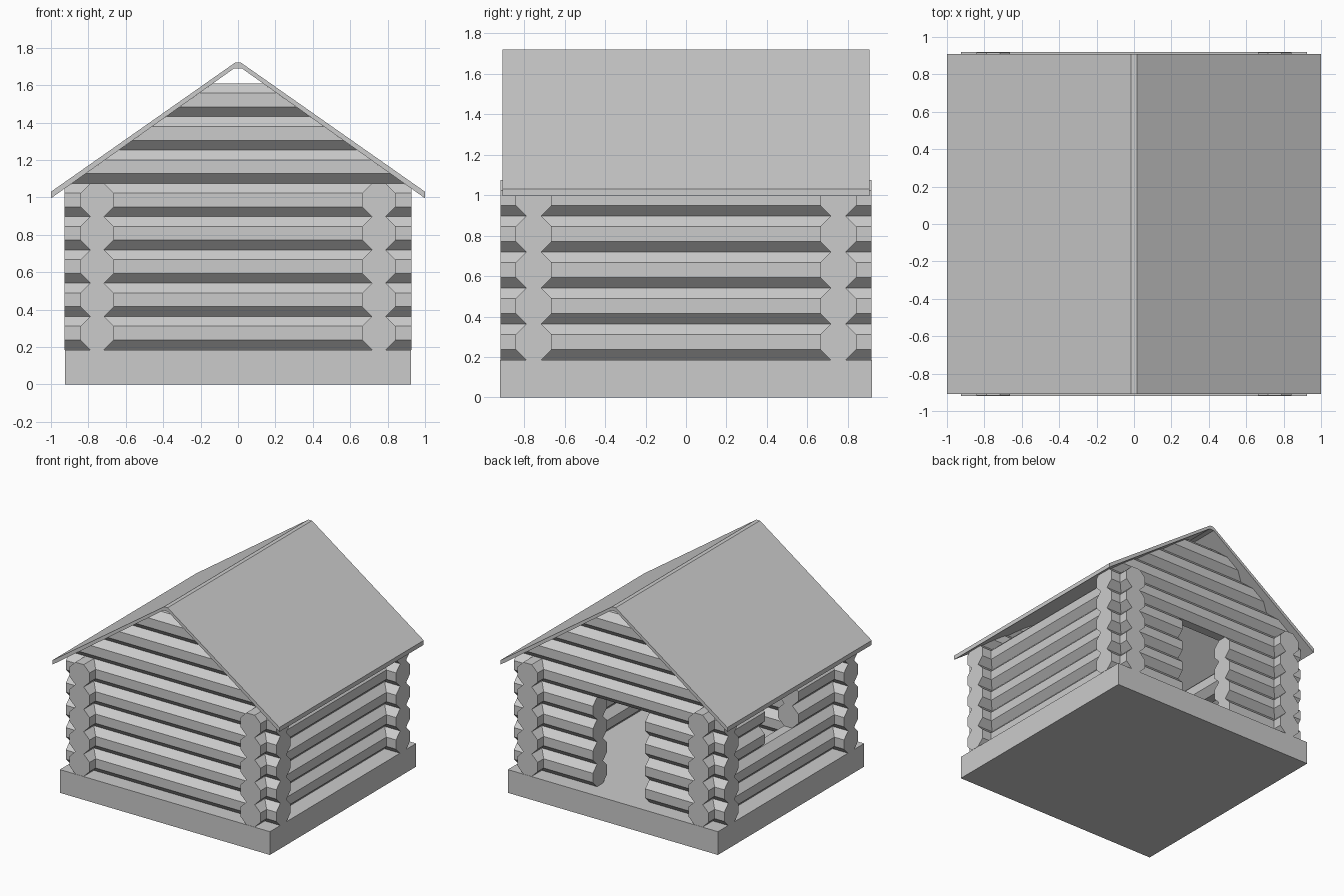
import bpy, bmesh
from math import pi
from mathutils import Matrix, Vector

if "Cube" in bpy.data.objects:
    bpy.data.objects.remove(bpy.data.objects["Cube"])

BASE_TOP = 0.185      # top of the foundation slab
PITCH = 0.178         # height of one log
WALL = 0.753          # distance of each wall's centre line from the middle
R = PITCH / 2 / 0.92388
SLOPE = 0.709         # roof rise per unit of x
RIDGE = 1.704         # where the two roof undersides would meet


def finish(bm, name):
    bmesh.ops.recalc_face_normals(bm, faces=bm.faces)
    mesh = bpy.data.meshes.new(name)
    bm.to_mesh(mesh)
    bm.free()
    ob = bpy.data.objects.new(name, mesh)
    bpy.context.collection.objects.link(ob)
    return ob


def extrude_profile(name, pts, y0, y1):
    bm = bmesh.new()
    face = bm.faces.new([bm.verts.new((x, y0, z)) for x, z in pts])
    ext = bmesh.ops.extrude_face_region(bm, geom=[face])
    verts = [v for v in ext["geom"] if isinstance(v, bmesh.types.BMVert)]
    bmesh.ops.translate(bm, vec=(0, y1 - y0, 0), verts=verts)
    return finish(bm, name)


def log(name, axis, side, row, start, end):
    """Eight-sided log along x or y, trimmed under the roof where needed."""
    bm = bmesh.new()
    z = BASE_TOP + PITCH * (row + 0.5)
    mid = (start + end) / 2
    loc = (mid, side, z) if axis == 'X' else (side, mid, z)
    turn = Matrix.Rotation(pi / 2, 4, 'Y' if axis == 'X' else 'X')
    m = Matrix.Translation(loc) @ turn @ Matrix.Rotation(pi / 8, 4, 'Z')
    bmesh.ops.create_cone(bm, cap_ends=True, segments=8, radius1=R, radius2=R,
                          depth=end - start, matrix=m)
    if axis == 'X' and row >= 4:
        for s in (-1, 1):
            cut = bmesh.ops.bisect_plane(
                bm, geom=bm.verts[:] + bm.edges[:] + bm.faces[:],
                plane_co=(0, 0, RIDGE), plane_no=Vector((s * SLOPE, 0, 1)),
                clear_outer=True)
            edges = [e for e in cut["geom_cut"] if isinstance(e, bmesh.types.BMEdge)]
            if edges:
                bmesh.ops.holes_fill(bm, edges=edges)
    return finish(bm, name)


def wall(name, axis, side, rows, half, opening_rows=(), gap=0):
    for r in range(rows):
        if r in opening_rows:
            log(f"{name}_log_{r}_a", axis, side, r, -half, -gap)
            log(f"{name}_log_{r}_b", axis, side, r, gap, half)
        else:
            log(f"{name}_log_{r}", axis, side, r, -half, half)


# Foundation slab
extrude_profile("foundation", [(-0.925, 0), (0.925, 0), (0.925, BASE_TOP),
                               (-0.925, BASE_TOP)], -0.92, 0.92)

# Gable walls (doorway at the back) and side walls (window on the left)
wall("front_wall", 'X', -WALL, 8, 0.927)
wall("back_wall", 'X', WALL, 8, 0.927, range(0, 4), 0.23)
wall("right_wall", 'Y', WALL, 5, 0.918)
wall("left_wall", 'Y', -WALL, 5, 0.918, (2, 3), 0.21)

# Thin folded roof with a blunted ridge
half = [(0.016, 1.72), (1.0, 1.03), (1.0, 0.995), (0.02, 1.69)]
extrude_profile("roof", half + [(-x, z) for x, z in reversed(half)], -0.908, 0.908)
